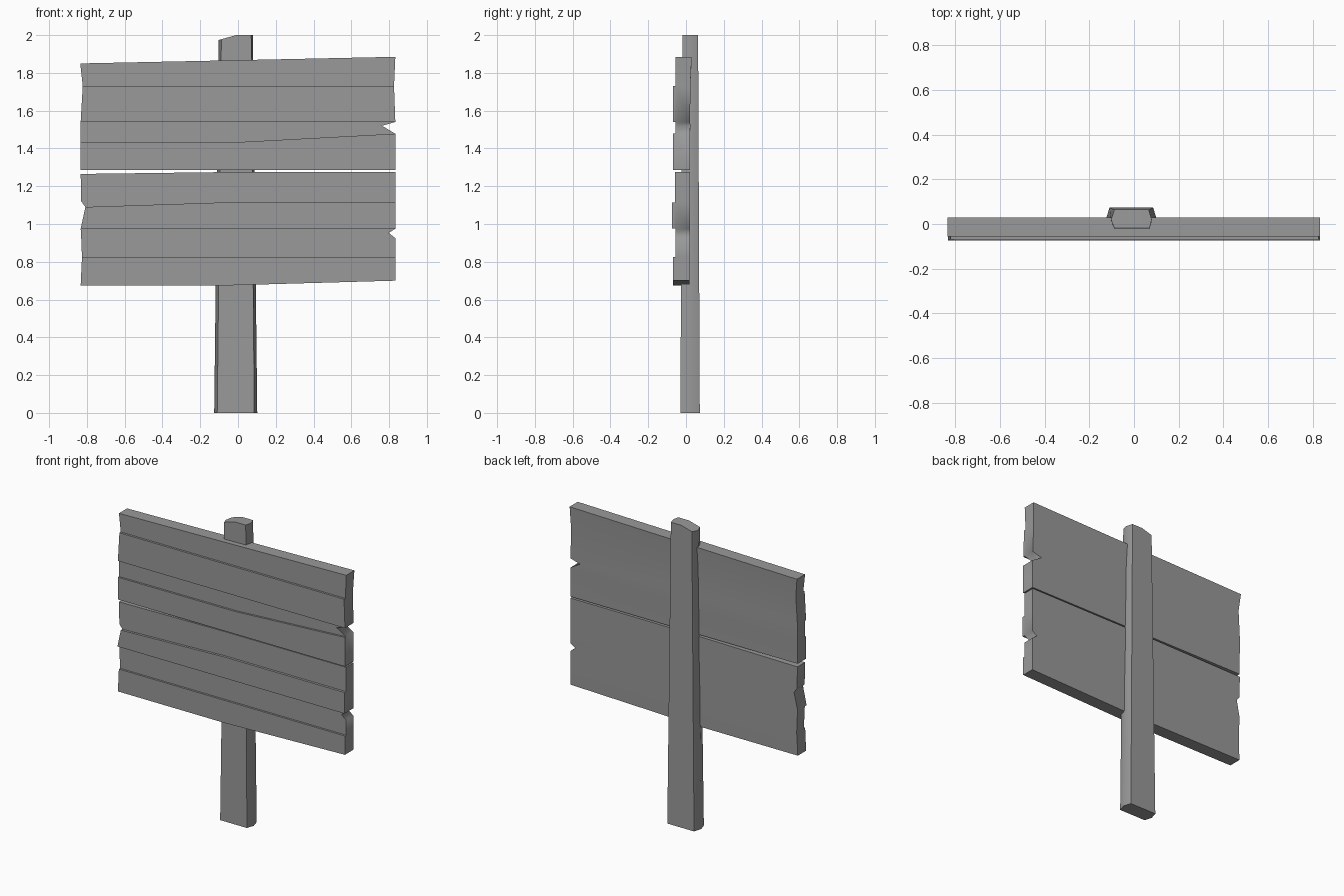
import bpy
import bmesh

if "Cube" in bpy.data.objects:
    bpy.data.objects.remove(bpy.data.objects["Cube"])

# Dark grey surface
grey = bpy.data.materials.new("dark_grey")
grey.diffuse_color = (.32, .32, .32, 1)
grey.use_nodes = True
grey.node_tree.nodes["Principled BSDF"].inputs["Base Color"].default_value = grey.diffuse_color


def finish(bm, name, groups):
    """Shade smooth inside each face group, with sharp edges everywhere else."""
    bmesh.ops.recalc_face_normals(bm, faces=bm.faces)
    for f in bm.faces:
        f.smooth = True
    for e in bm.edges:
        e.smooth = any(all(f in g for f in e.link_faces) for g in groups)
    me = bpy.data.meshes.new(name)
    bm.to_mesh(me)
    bm.free()
    me.materials.append(grey)
    ob = bpy.data.objects.new(name, me)
    bpy.context.collection.objects.link(ob)
    return ob


def board(name, rows, depths, mid_x):
    """Loft of three columns. Row: (left x, left z, mid z, right x, right z, back y, plank above, plank below)."""
    bm = bmesh.new()
    cols = []
    for c in range(3):
        above, below, back = [], [], []
        for lx, lz, mz, rx, rz, yb, pa, pb in rows:
            x, z = ((lx, lz), (mid_x, mz), (rx, rz))[c]
            va = bm.verts.new((x, depths[pa], z))
            vb = va if pa == pb else bm.verts.new((x, depths[pb], z))
            above.append(va)
            below.append(vb)
            back.append(bm.verts.new((x, yb, z)))
        cols.append((above, below, back))
    last = len(rows) - 1
    groups = [set(), set(), set()]                        # back, left end, right end
    for (a0, b0, k0), (a1, b1, k1) in zip(cols, cols[1:]):
        bm.faces.new((a0[0], a1[0], k1[0], k0[0]))
        bm.faces.new((b0[last], b1[last], k1[last], k0[last]))
        for i in range(last + 1):
            if a0[i] is not b0[i]:                        # plank step
                bm.faces.new((a0[i], b0[i], b1[i], a1[i]))
            if i < last:
                bm.faces.new((b0[i], a0[i + 1], a1[i + 1], b1[i]))
                groups[0].add(bm.faces.new((k0[i], k1[i], k1[i + 1], k0[i + 1])))
    for (a, b, k), group in zip((cols[0], cols[2]), groups[1:]):   # board ends
        for i in range(last):
            loop = [k[i], b[i], a[i + 1], k[i + 1]]
            if b[i + 1].co.y > a[i + 1].co.y:             # this plank stands proud below
                loop.insert(3, b[i + 1])
            if a[i].co.y > b[i].co.y:                     # this plank stands proud above
                loop.insert(1, a[i])
            group.add(bm.faces.new(loop))
    return finish(bm, name, groups)


# Upper board, notched on the right
board("upper_board", [
    (-.835, 1.85, 1.868, .833, 1.885, .03, 0, 0),
    (-.822, 1.73, 1.73, .826, 1.73, .023, 0, 1),
    (-.833, 1.54, 1.54, .833, 1.54, .022, 1, 2),
    (-.833, 1.51, 1.51, .762, 1.52, .023, 2, 2),
    (-.833, 1.432, 1.435, .833, 1.478, .021, 2, 3),
    (-.833, 1.285, 1.285, .833, 1.285, .02, 3, 3),
], (-.055, -.069, -.056, -.069), .03)

# Lower board, notched on both ends
board("lower_board", [
    (-.833, 1.265, 1.275, .833, 1.276, .022, 0, 0),
    (-.83, 1.12, 1.14, .833, 1.14, .022, 0, 0),
    (-.808, 1.09, 1.115, .833, 1.115, .022, 0, 1),
    (-.833, .975, .975, .833, .975, .02, 1, 2),
    (-.831, .953, .953, .798, .953, .02, 2, 2),
    (-.83, .925, .925, .833, .925, .02, 2, 2),
    (-.826, .825, .825, .833, .825, .02, 2, 3),
    (-.833, .675, .675, .833, .70, .018, 3, 3),
], (-.058, -.074, -.056, -.069), -.05)

# Tapered post with bevelled sides and a sloping top
bm = bmesh.new()
bottom = [(-.11, -.03), (-.01, -.03), (.086, -.03), (.102, .02),
          (.086, .073), (-.01, .073), (-.11, .073), (-.126, .02)]
top = [(-.088, -.019), (-.01, -.019), (.07, -.019), (.079, .02),
       (.066, .064), (-.01, .064), (-.088, .064), (-.103, .02)]
lo = [bm.verts.new((x, y, 0)) for x, y in bottom]
hi = [bm.verts.new((x, y, 2 + min(0, (x + .01) * .28))) for x, y in top]
sides = []
for i in range(8):
    j = (i + 1) % 8
    sides.append(bm.faces.new((lo[i], lo[j], hi[j], hi[i])))
bm.faces.new(lo[::-1])
cap = {bm.faces.new(hi[1:6]), bm.faces.new((hi[5], hi[6], hi[7], hi[0], hi[1]))}
finish(bm, "post", [set(sides[0:2]), set(sides[2:4]), set(sides[4:6]), set(sides[6:8]), cap])
